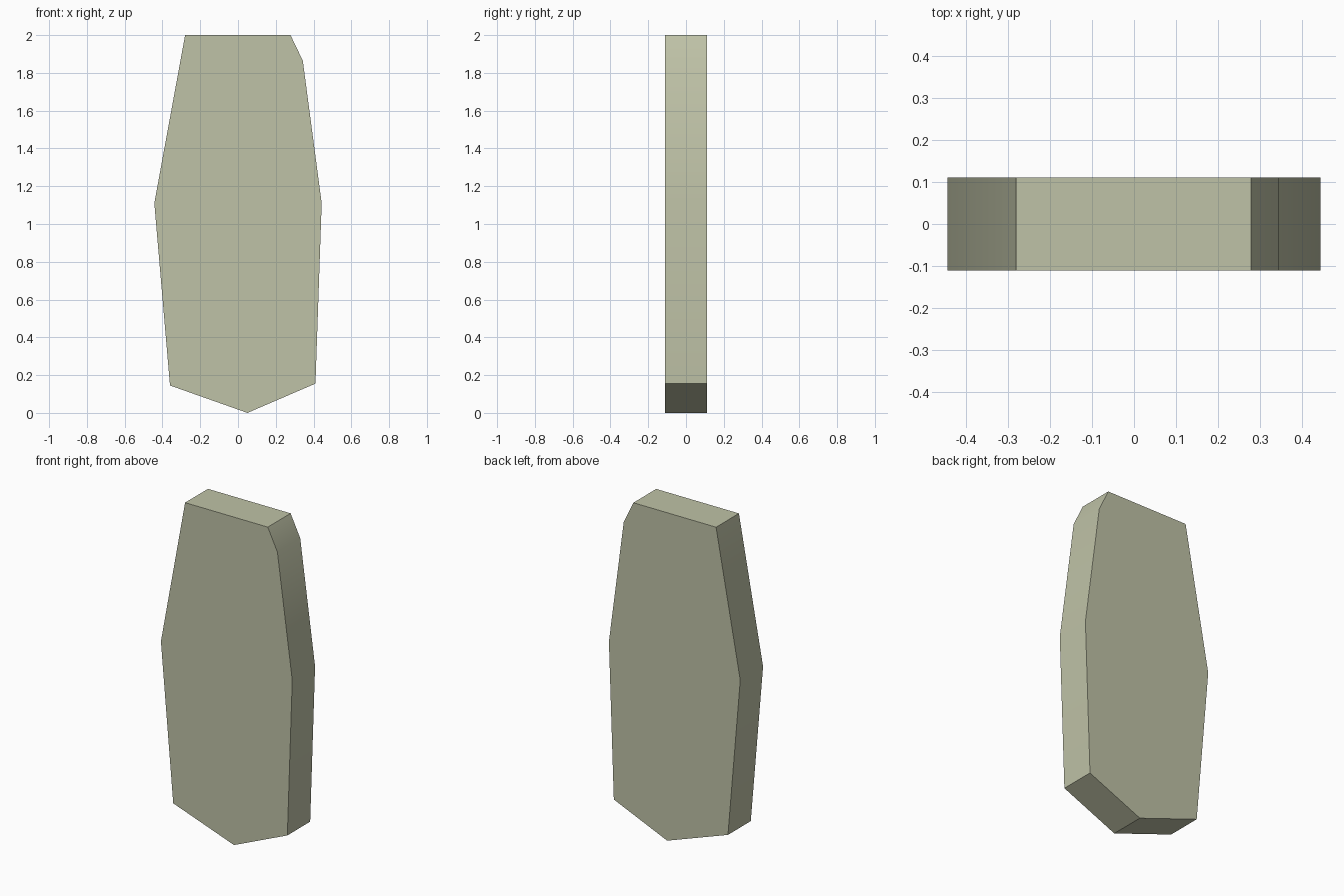
import bpy
import bmesh

cube = bpy.data.objects.get("Cube")
if cube:
    bpy.data.objects.remove(cube, do_unlink=True)

# Pale sage stone colour
COLOUR = (0.52, 0.54, 0.385, 1.0)
stone = bpy.data.materials.new("pale sage stone")
stone.use_nodes = True
stone.diffuse_color = COLOUR
stone.node_tree.nodes["Principled BSDF"].inputs["Base Color"].default_value = COLOUR

# Outline of the slab in x, z, counter-clockwise seen from the front
OUTLINE = [(0.05, 0.0), (0.41, 0.155), (0.443, 1.11), (0.343, 1.865),
           (0.278, 2.0), (-0.28, 2.0), (-0.443, 1.11), (-0.36, 0.145)]
HALF_DEPTH = 0.11

# Slab: front face extruded straight back
bm = bmesh.new()
front = bm.faces.new([bm.verts.new((x, -HALF_DEPTH, z)) for x, z in OUTLINE])
extruded = bmesh.ops.extrude_face_region(bm, geom=[front], use_keep_orig=True)
back_verts = [g for g in extruded["geom"] if isinstance(g, bmesh.types.BMVert)]
bmesh.ops.translate(bm, verts=back_verts, vec=(0, 2 * HALF_DEPTH, 0))
bmesh.ops.recalc_face_normals(bm, faces=bm.faces)

mesh = bpy.data.meshes.new("stone_slab")
bm.to_mesh(mesh)
bm.free()
mesh.materials.append(stone)
slab = bpy.data.objects.new("stone_slab", mesh)
bpy.context.collection.objects.link(slab)

# Soft shading across the shallow side edges, sharp elsewhere
bpy.ops.object.select_all(action="DESELECT")
slab.select_set(True)
bpy.context.view_layer.objects.active = slab
bpy.ops.object.shade_smooth_by_angle()
